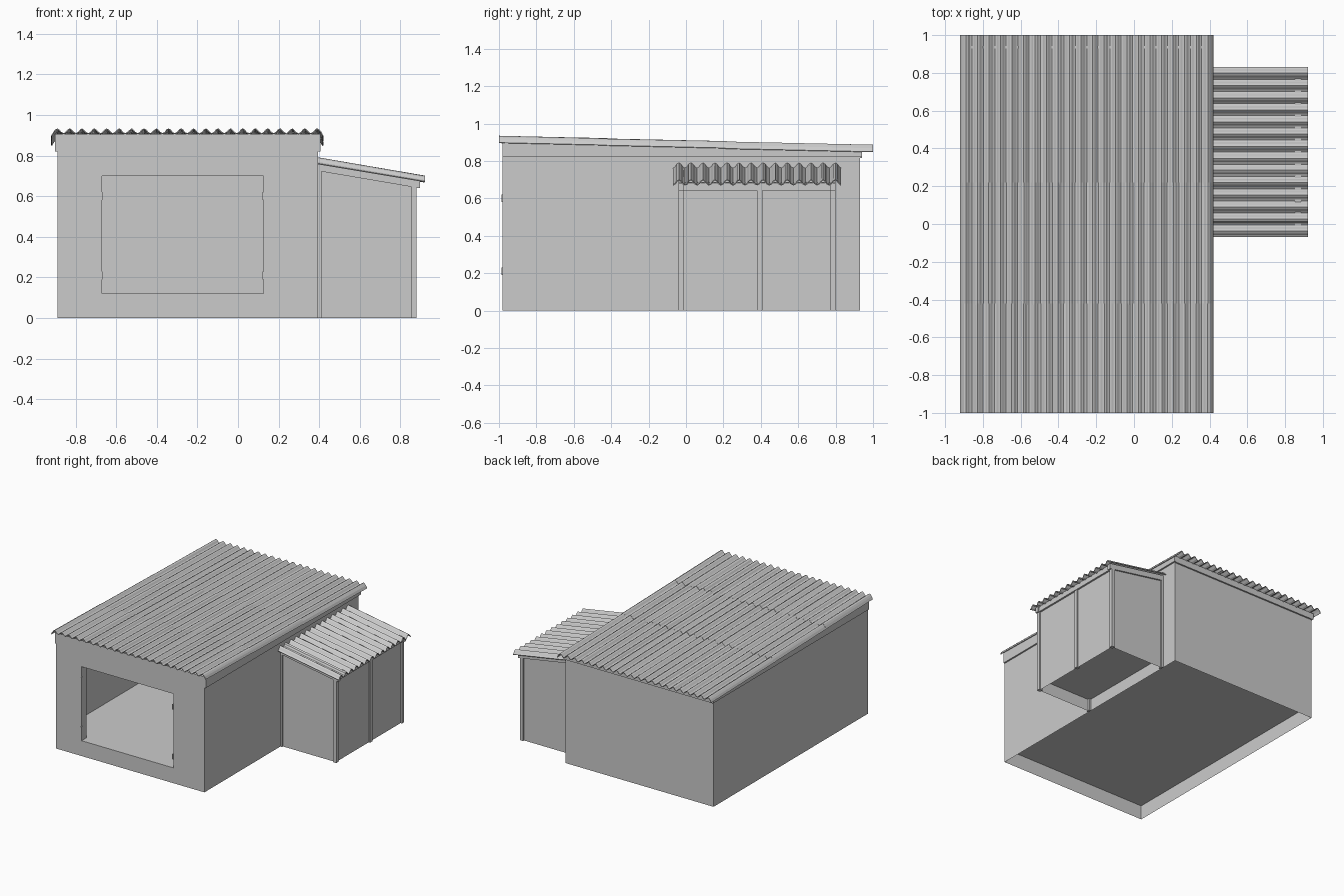
import bpy, bmesh, math, random

random.seed(4)
cube = bpy.data.objects.get("Cube")
if cube:
    bpy.data.objects.remove(cube)

GREY = (0.6, 0.6, 0.6, 1.0)
mat = bpy.data.materials.new("plain grey")
mat.use_nodes = True
mat.diffuse_color = GREY
mat.node_tree.nodes["Principled BSDF"].inputs["Base Color"].default_value = GREY


def finish(name, bm, normals=True):
    if normals:
        bmesh.ops.recalc_face_normals(bm, faces=bm.faces)
    me = bpy.data.meshes.new(name)
    bm.to_mesh(me)
    bm.free()
    me.materials.append(mat)
    ob = bpy.data.objects.new(name, me)
    bpy.context.collection.objects.link(ob)
    return ob


def block(name, x, y, z0, z1):
    """Box whose bottom and top heights are numbers or functions of (x, y)."""
    h = lambda f, a, b: f(a, b) if callable(f) else f
    bm = bmesh.new()
    rings = []
    for f in (z0, z1):
        rings.append([bm.verts.new((a, b, h(f, a, b))) for a, b in
                      ((x[0], y[0]), (x[1], y[0]), (x[1], y[1]), (x[0], y[1]))])
    lo, hi = rings
    bm.faces.new(lo)
    bm.faces.new(hi)
    for i in range(4):
        j = (i + 1) % 4
        bm.faces.new((lo[i], lo[j], hi[j], hi[i]))
    return finish(name, bm)


def sheet_walls(name, path, top):
    """Thin upright walls along a plan path, with tops that follow a slope."""
    bm = bmesh.new()
    cols = [(bm.verts.new((x, y, 0)), bm.verts.new((x, y, top(x, y)))) for x, y in path]
    for a, b in zip(cols, cols[1:]):
        bm.faces.new((a[0], b[0], b[1], a[1]))
    return finish(name, bm, False)


def corrugated(name, across, along, waves, amp, place, lip=0.0):
    """Wavy sheet; place(u, v, height) turns sheet coordinates into a point."""
    bm = bmesh.new()
    n = waves * 6
    rows = [[], []]
    for i in range(n + 1):
        u = across[0] + (across[1] - across[0]) * i / n
        if 0 < i < n:
            u += random.uniform(-0.0015, 0.0015)
        h = -amp * math.cos(2 * math.pi * i / 6)
        if i in (0, n):
            h -= lip
        for row, v in zip(rows, along):
            row.append(bm.verts.new(place(u, v, h + random.uniform(-0.001, 0.001))))
    for i in range(n):
        bm.faces.new((rows[0][i], rows[0][i + 1], rows[1][i + 1], rows[1][i]))
    bmesh.ops.recalc_face_normals(bm, faces=bm.faces)
    if sum(f.normal.z for f in bm.faces) < 0:
        bmesh.ops.reverse_faces(bm, faces=bm.faces)
    ob = finish(name, bm, False)
    sol = ob.modifiers.new("thickness", "SOLIDIFY")
    sol.thickness = 0.005
    sol.offset = -1
    return ob


# Main building
L, R, F, B = -0.89, 0.395, -0.98, 0.93
roof_z = lambda x, y: 0.893 - 0.022 * y
wall_top = lambda x, y: roof_z(x, y) - 0.008
sheet_walls("main_walls", [(R, F), (R, B), (L, B), (L, F)], wall_top)

# Front wall with a large opening and a shallow return around it
OX, OZ = (-0.67, 0.125), (0.12, 0.70)
bm = bmesh.new()
top = wall_top(0, F)
xs, zs = (L, OX[0], OX[1], R), (0, OZ[0], OZ[1], top)
g = [[bm.verts.new((x, F, z)) for z in zs] for x in xs]
for i in range(3):
    for k in range(3):
        if (i, k) != (1, 1):
            bm.faces.new((g[i][k], g[i + 1][k], g[i + 1][k + 1], g[i][k + 1]))
rim = [g[1][1], g[2][1], g[2][2], g[1][2]]
inner = [bm.verts.new((v.co.x, F + 0.06, v.co.z)) for v in rim]
for i in range(4):
    j = (i + 1) % 4
    bm.faces.new((rim[i], rim[j], inner[j], inner[i]))
finish("front_wall", bm, False)

block("main_floor", (L, R), (F, B), 0.112, 0.12)

# Small clips on the sides of the opening
for side, x in (("left", OX[1]), ("right", OX[0])):
    for level, z in (("lower", 0.21), ("upper", 0.60)):
        block(f"{side}_{level}_clip", (x - 0.004, x + 0.004), (F - 0.007, F + 0.01),
              z - 0.02, z + 0.02)

# Boards under the roof edges
block("left_eave_board", (R, R + 0.012), (F, B + 0.012), 0.82, wall_top)
block("right_eave_board", (L - 0.01, L), (F, B + 0.012), 0.82, wall_top)
block("back_eave_board", (L, R), (B, B + 0.012), 0.815, wall_top)

# Main roof in three overlapping rows of sheets
for i, (v0, v1) in enumerate(((-1.0, -0.42), (-0.43, 0.22), (0.21, 1.0))):
    lift = 0.004 - 0.002 * i
    corrugated(f"main_roof_row_{i + 1}", (-0.92, 0.42), (v0, v1), 22, 0.012,
               lambda u, v, h: (u, v, roof_z(u, v) + 0.003 + h + lift), 0.012)

# Side lean-to
X0, X1, Y0, Y1 = R, 0.88, -0.04, 0.80
shed_z = lambda x, y: 0.777 - 0.17 * (x - 0.39)
beam_top = lambda x, y: shed_z(x, y) - 0.010
beam_low = lambda x, y: shed_z(x, y) - 0.052
IN = 0.012
sheet_walls("shed_walls", [(X0, Y0 + IN), (X1 - IN, Y0 + IN),
                           (X1 - IN, Y1 - IN), (X0, Y1 - IN)], beam_top)
block("shed_floor", (X0, X1 - IN), (Y0 + IN, Y1 - IN), 0.095, 0.10)

P = 0.028
for name, y in (("front", Y0), ("middle", 0.38), ("back", Y1 - P)):
    block(f"shed_{name}_post", (X1 - P, X1), (y, y + P), 0, beam_low)
    if name != "middle":
        block(f"shed_{name}_wall_post", (X0, X0 + 0.016), (y, y + P), 0, beam_low)
for name, y in (("front", Y0), ("back", Y1 - P)):
    block(f"shed_{name}_beam", (X0, X1 + 0.015), (y, y + P), beam_low, beam_top)
block("shed_outer_beam", (X1 - P, X1 + 0.005), (Y0, Y1), beam_low, beam_top)

corrugated("shed_roof", (-0.07, 0.83), (0.39, 0.92), 14, 0.014,
           lambda u, v, h: (v, u, shed_z(v, u) + h))
